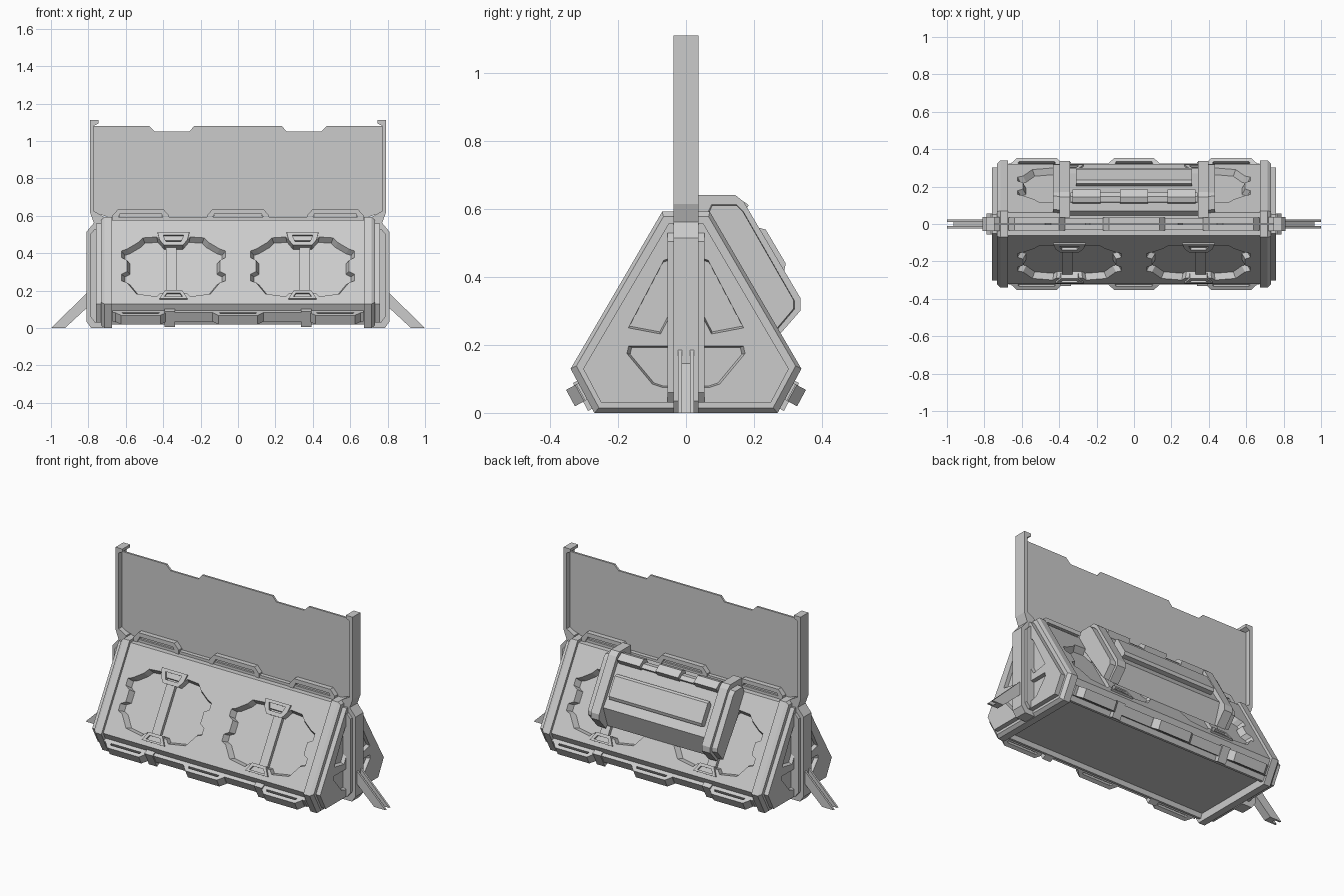
import bpy, bmesh
from mathutils import Vector as V

if "Cube" in bpy.data.objects:
    bpy.data.objects.remove(bpy.data.objects["Cube"])


def prism(name, loop, shift, taper=1.0):
    """Extrude a closed 3D polygon along a vector, optionally scaling the far end."""
    shift = V(shift)
    loop = [V(p) for p in loop]
    c = V([(min(p[i] for p in loop) + max(p[i] for p in loop)) / 2 for i in range(3)])
    bm = bmesh.new()
    a = [bm.verts.new(p) for p in loop]
    b = [bm.verts.new(c + (p - c) * taper + shift) for p in loop]
    n = len(a)
    bm.faces.new(a[::-1])
    bm.faces.new(b)
    for i in range(n):
        bm.faces.new((a[i], a[(i + 1) % n], b[(i + 1) % n], b[i]))
    bmesh.ops.recalc_face_normals(bm, faces=bm.faces)
    me = bpy.data.meshes.new(name)
    bm.to_mesh(me)
    bm.free()
    ob = bpy.data.objects.new(name, me)
    bpy.context.collection.objects.link(ob)
    return ob


def along_x(name, yz, x0, x1, taper=1.0):
    return prism(name, [(x0, y, z) for y, z in yz], (x1 - x0, 0, 0), taper)


def along_y(name, xz, y0, y1):
    return prism(name, [(x, y0, z) for x, z in xz], (0, y1 - y0, 0))


def cut(ob, cutters):
    bpy.context.view_layer.objects.active = ob
    for c in cutters:
        m = ob.modifiers.new("cut", 'BOOLEAN')
        m.operation, m.solver, m.object = 'DIFFERENCE', 'EXACT', c
        bpy.ops.object.modifier_apply(modifier=m.name)
    for c in cutters:
        bpy.data.objects.remove(c)


def mirrored(half):
    """Complete a right-half outline with its left mirror image."""
    return half + [(-x, z) for x, z in reversed(half) if abs(x) > 1e-6]


# Sloped side panel frame: side -1 is front, +1 is back
SLOPE = V((0.27, 0.46)).normalized()


def on_slope(x, z, n, side):
    y = 0.34 - (z - 0.13) * 0.27 / 0.46
    return V((x, side * (y + n * SLOPE.y), z + n * SLOPE.x))


def slope_part(name, xz, n0, n1, side, taper=1.0):
    a = [on_slope(x, z, n0, side) for x, z in xz]
    return prism(name, a, on_slope(0, .3, n1, side) - on_slope(0, .3, n0, side), taper)


# Main body: shallow hollow underneath, recessed stepped octagons on both slopes
core = mirrored([(0.24, 0.045), (0.25, 0.02), (0.264, 0.02), (0.322, 0.13), (0.062, 0.578)])
body = along_x("barrier_body", core, -0.69, 0.69)
OCT = mirrored([(0, .475), (.07, .475), (.09, .495), (.165, .49), (.19, .465), (.25, .43),
                (.28, .42), (.28, .385), (.25, .37), (.25, .31), (.28, .295), (.28, .26),
                (.25, .25), (.20, .19), (.09, .175), (.07, .195), (0, .195)])
cutters = []
for side in (-1, 1):
    for cx in (-0.345, 0.345):
        outline = [(cx + u * 1.02, .335 + (z - .335) * 1.02) for u, z in OCT]
        cutters.append(slope_part("cutter", outline, 0.0, -0.05, side, 0.91))
cut(body, cutters)

for side in (-1, 1):
    for s in (-1, 1):
        cx = s * 0.345
        # Strap and open clips across each recess
        strap = [(cx + s * u, z) for u, z in ((-.015, .19), (.04, .19), (.04, .48), (-.015, .48))]
        slope_part("recess_strap", strap, -0.052, -0.03, side)
        clip = [(cx + u, z) for u, z in (
            (-.085, .515), (.085, .515), (.075, .475), (.05, .445), (-.05, .445), (-.075, .475))]
        top = slope_part("upper_clip", clip, -0.05, -0.004, side)
        hole = [(cx + u, z) for u, z in ((-.055, .5), (.055, .5), (.04, .465), (-.04, .465))]
        cut(top, [slope_part("cutter", hole, 0.01, -0.025, side)])
        clip = [(cx + u, z) for u, z in ((-.075, .16), (.075, .16), (.045, .205), (-.045, .205))]
        low = slope_part("lower_clip", clip, -0.05, -0.004, side)
        hole = [(cx + u, z) for u, z in ((-.05, .17), (.05, .17), (.035, .19), (-.035, .19))]
        cut(low, [slope_part("cutter", hole, 0.01, -0.025, side)])

# End plates: chamfered wide rim, then a smaller outer plate with tapered pockets
rim = mirrored([(0.27, 0.0), (0.34, 0.13), (0.07, 0.593)])
inner = mirrored([(0.25, 0.03), (0.303, 0.13), (0.05, 0.56)])
for s in (-1, 1):
    along_x("end_rim", rim, s * 0.673, s * 0.715)
    along_x("end_rim_chamfer", rim, s * 0.715, s * 0.732, 0.95)
    plate = along_x("end_plate", inner, s * 0.725, s * 0.76)
    pockets = [[(t * .05, .455), (t * .065, .45), (t * .17, .25), (t * .075, .232), (t * .05, .28)]
               for t in (-1, 1)]
    pockets.append(mirrored([(.07, .075), (.10, .085), (.175, .175), (.17, .197)]))
    cut(plate, [along_x("cutter", p, s * 0.762, s * 0.738, 0.94) for p in pockets])


# Open trapezoid brackets along an edge: out = height direction, wide = depth vector
def bracket(name, cx, w, h, base, out, wide):
    pts = [(-w, 0), (-w, h * .45), (-w + .03, h), (w - .03, h), (w, h * .45), (w, 0),
           (w - .02, 0), (w - .04, h * .6), (-w + .04, h * .6), (-w + .02, 0)]
    prism(name, [V(base) + V((cx + u, 0, 0)) + V(out) * v for u, v in pts], wide)


for cx, w in ((-.52, .15), (0, .165), (.52, .15)):
    bracket("top_bracket", cx, w, 0.062, (0, -0.036, 0.575), (0, 0, 1), (0, 0.072, 0))
    along_y("top_bracket_web", [(cx - w + .03, .58), (cx + w - .03, .58), (cx + w - .04, .615),
                                (cx - w + .04, .615)], -.018, .018)
along_x("top_rail", [(-.03, .57), (.03, .57), (.03, .594), (-.03, .594)], -.67, .67)
for side in (-1, 1):
    out = V((0, side * 0.88, -0.475))
    up = V((0, side * 0.475, 0.88)) * 0.055
    for cx in (-.52, 0, .52):
        bracket("bottom_bracket", cx, 0.135, 0.056, (0, side * 0.278, 0.046), out, up)
    base = V((-0.67, side * 0.278, 0.046))
    prism("bottom_rail", [base, base + out * .022, base + out * .022 + up, base + up],
          (1.34, 0, 0))
    # Straps wrapping the skirt
    for cx in (-.365, .365):
        p = V((cx - .027, side * .262, .02))
        prism("skirt_strap", [p, p + out * .03, p + out * .03 + up * 1.7, p + up * 1.7],
              (.054, 0, 0))

# Screen panel with notched top edge
along_y("screen_panel", mirrored([(.70, .57), (.70, .595), (.775, .62), (.775, 1.08), (.475, 1.08),
                                  (.445, 1.05), (.26, 1.05), (.235, 1.08)]), -.006, .006)


def flip(pts, s):
    return [(s * x, z) for x, z in pts]


for s in (-1, 1):
    # Uprights: slim hooked upper post and thick lower housing
    along_y("upper_post", flip([(.72, .56), (.72, .597), (.77, .625), (.77, 1.082), (.745, 1.095),
                                (.745, 1.112), (.79, 1.112), (.79, .615), (.77, .56)], s),
            -.037, .037)
    along_y("lower_post", flip([(.72, 0), (.785, 0), (.81, .035), (.81, .515), (.785, .545),
                                (.76, .575), (.72, .575)], s), -.037, .037)
    along_y("post_flange", flip([(.72, .03), (.765, .03), (.788, .06), (.788, .505), (.765, .53),
                                 (.72, .53)], s), -.055, .055)
    # Diagonal foot: channel section
    along_y("foot_web", flip([(.79, .165), (.79, .125), (.925, 0), (.965, 0)], s), -.024, .024)
    for y in (-.024, .012):
        along_y("foot_flange", flip([(.79, .205), (.79, .125), (.925, 0), (1, 0)], s), y, y + .012)

# Rear pack: middle shell between two end collars
shell = [(.03, .56), (.07, .605), (.15, .605), (.27, .405), (.3, .365), (.258, .24)]
along_x("pack_shell", shell, -.35, .35)
collar = [(.035, .56), (.035, .642), (.145, .642), (.17, .622), (.338, .337), (.338, .302),
          (.275, .23), (.2, .3)]
end = [(.05, .56), (.075, .615), (.148, .615), (.168, .595), (.32, .33), (.32, .305), (.265, .24)]
for s in (-1, 1):
    along_x("pack_collar", collar, s * .342, s * .398)
    along_x("pack_end", end, s * .39, s * .432, 0.98)
# Raised bar on the pack slope and grip blocks along its shoulder
along_x("pack_bar", [(.2, .51), (.217, .545), (.235, .54), (.294, .44), (.29, .42), (.25, .41)],
        -.31, .31)
grip = [(.105, .59), (.115, .632), (.145, .64), (.185, .612), (.168, .585), (.15, .57)]
for cx in (-.255, 0, .255):
    along_x("pack_grip", grip, cx - .075, cx + .075)
along_x("pack_shoulder", [(.11, .59), (.118, .613), (.148, .615), (.168, .597), (.15, .57)],
        -.34, .34)
